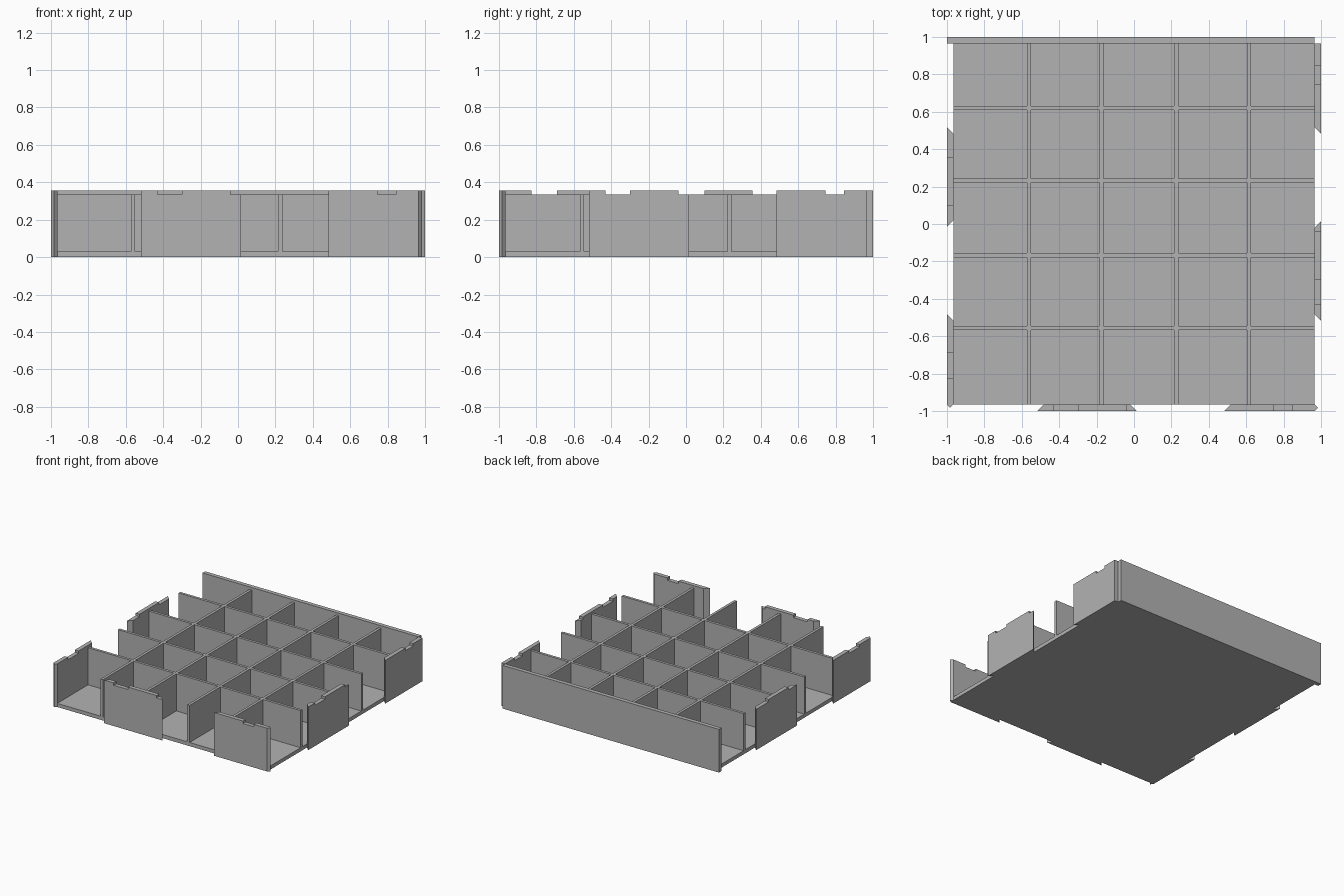
import bpy
import bmesh
from math import pi
from mathutils import Matrix, Vector

cube = bpy.data.objects.get("Cube")
if cube:
    bpy.data.objects.remove(cube, do_unlink=True)

INNER, OUTER = 0.966, 1.0      # wall faces, measured from the centre
MID = (INNER + OUTER) / 2
WALL = OUTER - INNER
FLOOR, LOW, TOP = 0.03, 0.335, 0.355
HALF = 0.011                   # half thickness of a divider

grey = bpy.data.materials.new("Plain grey")
grey.use_nodes = True
colour = (0.45, 0.45, 0.45, 1)
grey.diffuse_color = colour
grey.node_tree.nodes["Principled BSDF"].inputs["Base Color"].default_value = colour


def finish(name, bm):
    bmesh.ops.recalc_face_normals(bm, faces=bm.faces)
    mesh = bpy.data.meshes.new(name)
    bm.to_mesh(mesh)
    bm.free()
    mesh.materials.append(grey)
    obj = bpy.data.objects.new(name, mesh)
    bpy.context.collection.objects.link(obj)


def add_box(bm, low, high):
    low, high = Vector(low), Vector(high)
    size = Matrix.Diagonal((*(high - low), 1))
    bmesh.ops.create_cube(bm, size=1, matrix=Matrix.Translation((low + high) / 2) @ size)


def wall_panel(name, angle, start, end, toggles, low_first=False, end_style="mitre"):
    """Upright panel with a stepped top, built on the front side and turned into place."""
    bm = bmesh.new()
    layers = []
    for depth in (OUTER, MID, INNER):
        slope = OUTER - depth
        first = start + slope
        last = {"mitre": end - slope, "flat": end,
                "corner": end + WALL / 2 - abs(depth - MID)}[end_style]
        height = LOW if low_first else TOP
        top = [(first, height)]
        for u in toggles:
            top.append((u, height))
            height = TOP if height == LOW else LOW
            top.append((u, height))
        top.append((last, height))
        outline = [(last, 0), (first, 0)] + top
        layers.append([bm.verts.new((u, -depth, z)) for u, z in outline])
    bm.faces.new(layers[0])
    bm.faces.new(layers[-1])
    for a, b in zip(layers, layers[1:]):
        for i in range(len(a)):
            j = (i + 1) % len(a)
            bm.faces.new((a[i], a[j], b[j], b[i]))
    bmesh.ops.rotate(bm, verts=bm.verts, matrix=Matrix.Rotation(angle, 3, "Z"))
    finish(name, bm)


# Floor tray
bm = bmesh.new()
add_box(bm, (-INNER, -INNER, 0), (INNER, INNER, FLOOR))
finish("floor", bm)

# Back wall
bm = bmesh.new()
add_box(bm, (-OUTER, INNER, 0), (INNER, OUTER, TOP))
finish("back_wall", bm)

# Dividers: long ones run front to back, short ones fill the gaps between them
xs = (-0.562, -0.174, 0.226, 0.614)
ys = (-0.556, -0.167, 0.232, 0.621)
bm = bmesh.new()
for x in xs:
    add_box(bm, (x - HALF, -INNER, FLOOR), (x + HALF, INNER, LOW))
finish("long_dividers", bm)

bm = bmesh.new()
starts = [-INNER] + [x + HALF for x in xs]
ends = [x - HALF for x in xs] + [INNER]
for y in ys:
    for a, b in zip(starts, ends):
        add_box(bm, (a, y - HALF, FLOOR), (b, y + HALF, LOW))
finish("cross_dividers", bm)

# Interlocking wall panels on the three open sides
RIGHT, LEFT = pi / 2, -pi / 2
wall_panel("front_panel_middle", 0, -0.518, 0.015, (-0.43, -0.3, -0.04))
wall_panel("front_panel_corner", 0, 0.483, INNER, (0.745, 0.845), end_style="corner")
wall_panel("left_panel_middle", RIGHT, -0.518, 0.015, (-0.43, -0.3, -0.04))
wall_panel("left_panel_back", RIGHT, 0.483, INNER, (0.745, 0.845), end_style="flat")
wall_panel("right_panel_middle", LEFT, -0.518, 0.015, (-0.355, -0.1), low_first=True)
wall_panel("right_panel_corner", LEFT, 0.483, INNER, (0.69, 0.825), end_style="corner")
